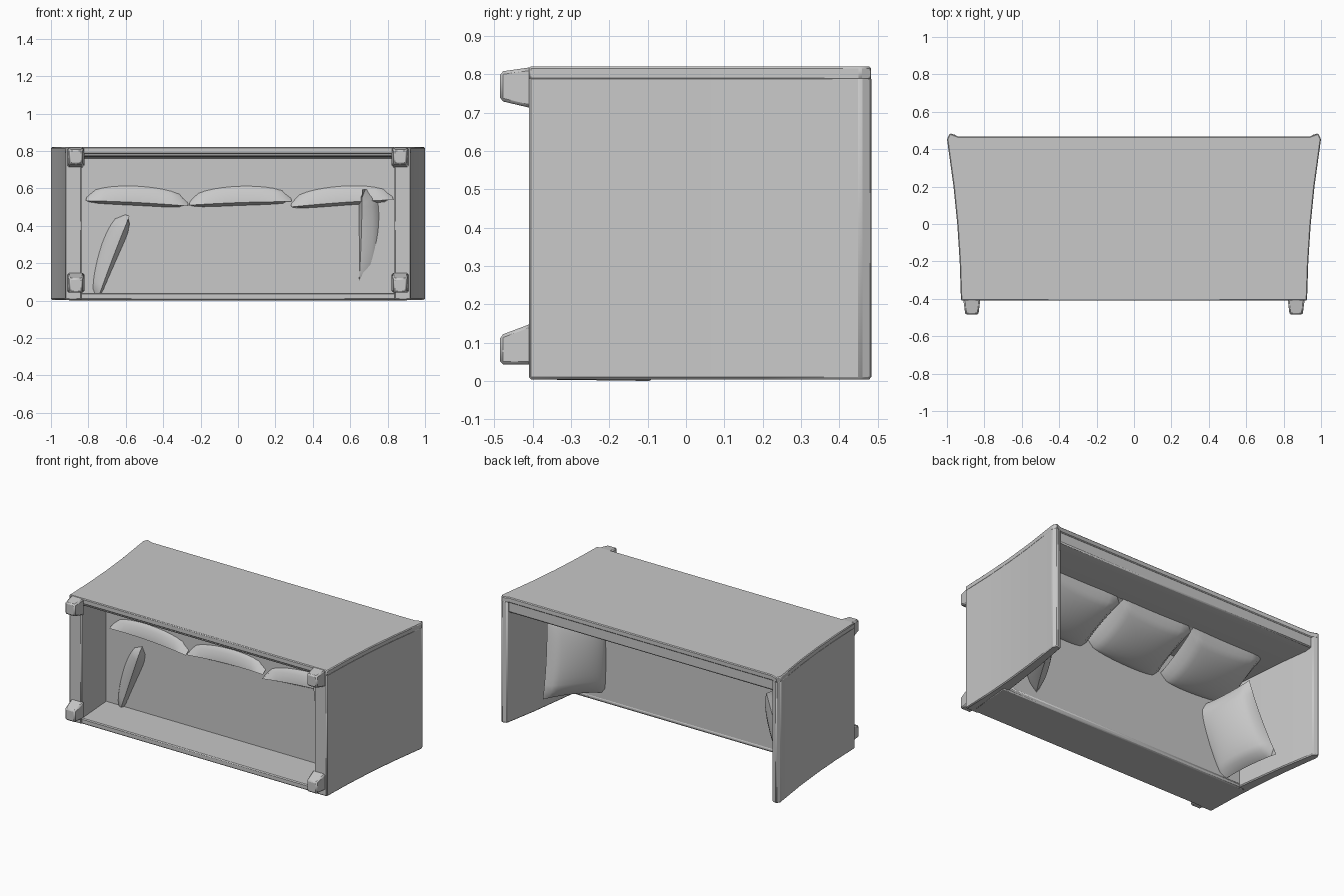
import bpy, bmesh, math
from mathutils import Vector

cube = bpy.data.objects.get("Cube")
if cube:
    bpy.data.objects.remove(cube, do_unlink=True)

grey = bpy.data.materials.new("fabric grey")
grey.use_nodes = True
GREY = (0.58, 0.58, 0.58, 1)
grey.diffuse_color = GREY
grey.node_tree.nodes["Principled BSDF"].inputs["Base Color"].default_value = GREY


def finish(name, bm, bevel=0.0, angle=30):
    bmesh.ops.recalc_face_normals(bm, faces=bm.faces)
    me = bpy.data.meshes.new(name)
    bm.to_mesh(me)
    bm.free()
    me.materials.append(grey)
    ob = bpy.data.objects.new(name, me)
    bpy.context.collection.objects.link(ob)
    if bevel:
        mod = ob.modifiers.new("Soft edge", 'BEVEL')
        mod.width = bevel
        mod.segments = 1
        mod.limit_method = 'ANGLE'
    bpy.ops.object.select_all(action='DESELECT')
    bpy.context.view_layer.objects.active = ob
    ob.select_set(True)
    bpy.ops.object.shade_smooth_by_angle(angle=math.radians(angle))
    return ob


def prism(points, offset):
    """Extrude a closed outline of 3D points along offset."""
    bm = bmesh.new()
    face = bm.faces.new([bm.verts.new(p) for p in points])
    new = bmesh.ops.extrude_face_region(bm, geom=[face])["geom"]
    bmesh.ops.translate(bm, vec=offset,
                        verts=[g for g in new if isinstance(g, bmesh.types.BMVert)])
    return bm


def cross_piece(name, section, bevel):
    """Piece running between the arms, widening toward +y like they do."""
    bm = prism([(-1, y, z) for y, z in section], (2, 0, 0))
    for v in bm.verts:
        v.co.x *= 0.88 + 0.09 * (v.co.y + 0.41)
    return finish(name, bm, bevel)


# Backrest, seat panel and front rail
cross_piece("backrest", [(-0.40, 0.77), (-0.40, 0.805), (0.462, 0.805), (0.462, 0.72),
                         (0.42, 0.71), (-0.085, 0.69), (-0.115, 0.69), (-0.115, 0.76)], 0.006)
cross_piece("seat", [(-0.12, 0.01), (-0.12, 0.765), (-0.085, 0.765), (-0.085, 0.01)], 0)
cross_piece("front_rail", [(-0.405, 0.004), (-0.405, 0.04), (-0.09, 0.035),
                           (-0.08, 0.02), (-0.09, 0.0)], 0.006)

# Flared outline shared by the arms and the outer back panel
OUTER = [(0.925, -0.41), (0.932, -0.2), (0.945, 0.0), (0.965, 0.2), (1.0, 0.455), (0.985, 0.485)]
INNER = [(0.95, 0.475), (0.91, 0.25), (0.865, -0.08), (0.835, -0.41)]
outline = OUTER + [(0.94, 0.468)]
outline += [(-x, y) for x, y in reversed(outline)]
finish("back_panel", prism([(x, y, 0.785) for x, y in outline], (0, 0, 0.035)), 0.005)

# Arms and tapered feet, mirrored left and right
for side, s in (("left", 1), ("right", -1)):
    bm = prism([(s * x, y, 0.004) for x, y in OUTER + INNER], (0, 0, 0.79))
    finish(side + "_arm", bm, 0.006)

    for end, z, drop in (("front", 0.097, -0.016), ("back", 0.765, 0.004)):
        bm = bmesh.new()
        bmesh.ops.create_cube(bm, size=1)
        for v in bm.verts:
            tip = v.co.y < 0
            kx, kz = (0.07, 0.076) if tip else (0.092, 0.108)
            v.co = Vector((s * 0.867 + v.co.x * kx, -0.485 if tip else -0.40,
                           z + v.co.z * kz + (drop if tip else 0)))
        finish(f"{side}_{end}_foot", bm, 0.008)


def cushion(name, centre, size, lean, turn, spin=0):
    """Puffed cushion: two domed grids joined along a pinched seam."""
    w, h, t = size
    n = 12
    bm = bmesh.new()
    for sign in (1, -1):
        verts = bmesh.ops.create_grid(bm, x_segments=n, y_segments=n, size=1)["verts"]
        for v in verts:
            u, q = v.co.x, v.co.y
            dome = max(0.0, (1 - u * u) * (1 - q * q)) ** 0.4
            v.co = Vector((u * w / 2 * (1 - 0.05 * (1 - q * q)),
                           q * h / 2 * (1 - 0.05 * (1 - u * u)),
                           sign * t / 2 * dome))
    bmesh.ops.remove_doubles(bm, verts=bm.verts, dist=0.0005)
    ob = finish(name, bm, 0, 50)
    ob.rotation_mode = 'ZXY'
    ob.rotation_euler = [math.radians(a) for a in (lean, turn, spin)]
    ob.location = centre


# Three cushions against the backrest
for name, x, turn in (("right", -0.535, 3), ("middle", 0.01, -2), ("left", 0.55, -4)):
    cushion(name + "_back_cushion", (x, 0.035, 0.617), (0.55, 0.43, 0.17), 27, turn)

# One cushion against each arm
cushion("right_arm_cushion", (-0.73, 0.025, 0.27), (0.48, 0.40, 0.16), 22, -71, -5)
cushion("left_arm_cushion", (0.76, 0.03, 0.345), (0.54, 0.42, 0.16), -30, -84, -8)
